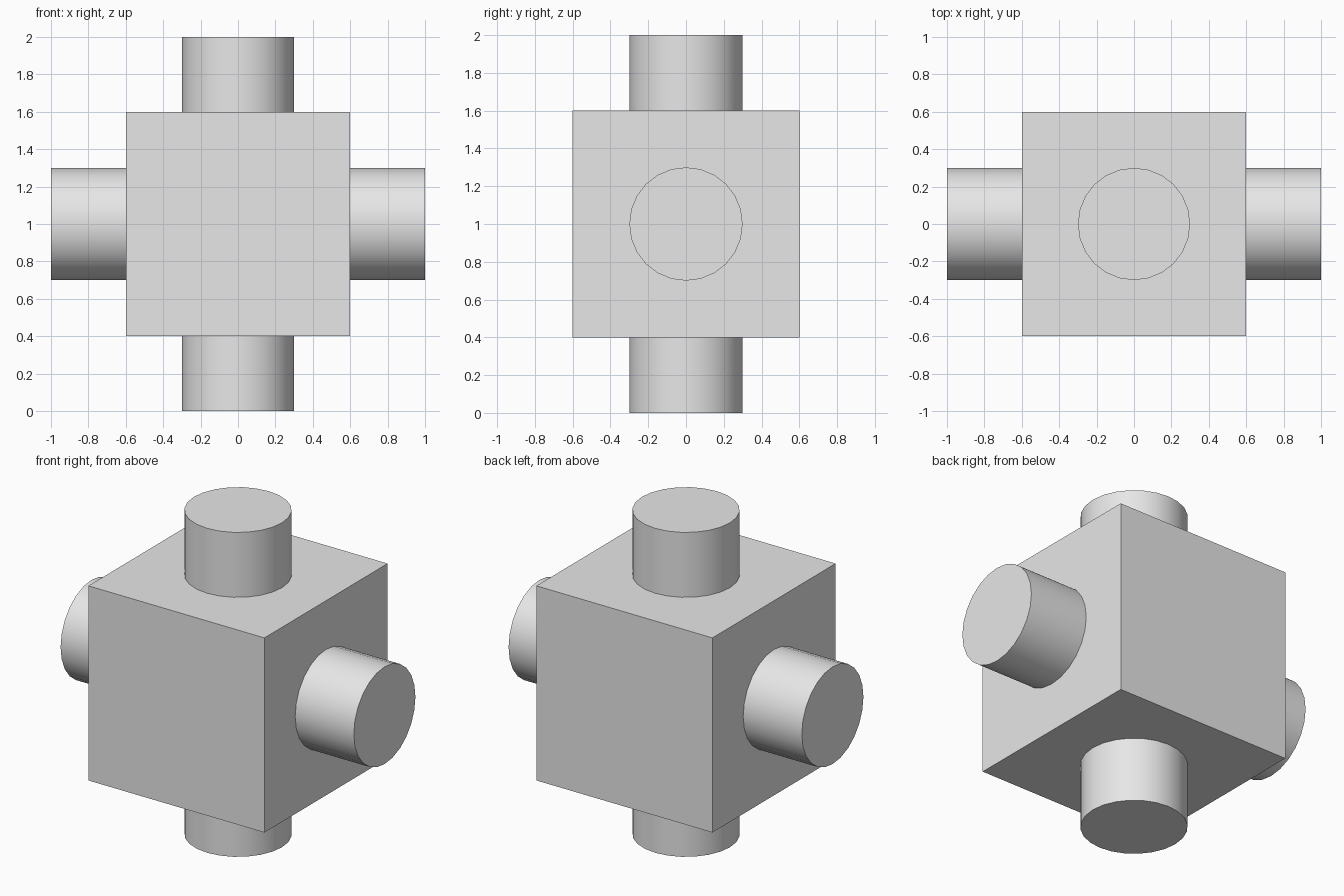
import bpy
from math import pi

cube = bpy.data.objects.get("Cube")
if cube:
    bpy.data.objects.remove(cube, do_unlink=True)

# Single plain grey
GREY = (0.8, 0.8, 0.8, 1.0)
grey = bpy.data.materials.new("light_grey")
grey.use_nodes = True
grey.diffuse_color = GREY
bsdf = next(n for n in grey.node_tree.nodes if n.type == 'BSDF_PRINCIPLED')
bsdf.inputs["Base Color"].default_value = GREY

CENTRE = (0, 0, 1)


def finish(name):
    obj = bpy.context.object
    obj.name = name
    obj.data.materials.append(grey)
    return obj


def pipe(name, rotation):
    """Solid round bar through the centre, smooth sides and sharp rims."""
    bpy.ops.mesh.primitive_cylinder_add(vertices=24, radius=0.3, depth=2,
                                        location=CENTRE, rotation=rotation)
    finish(name)
    bpy.ops.object.shade_smooth_by_angle(angle=pi / 6)


# Central cube block
bpy.ops.mesh.primitive_cube_add(size=1.2, location=CENTRE)
finish("centre_block")

# Two crossing bars that emerge from four faces of the block
pipe("vertical_pipe", (0, 0, 0))
pipe("horizontal_pipe", (0, pi / 2, 0))
